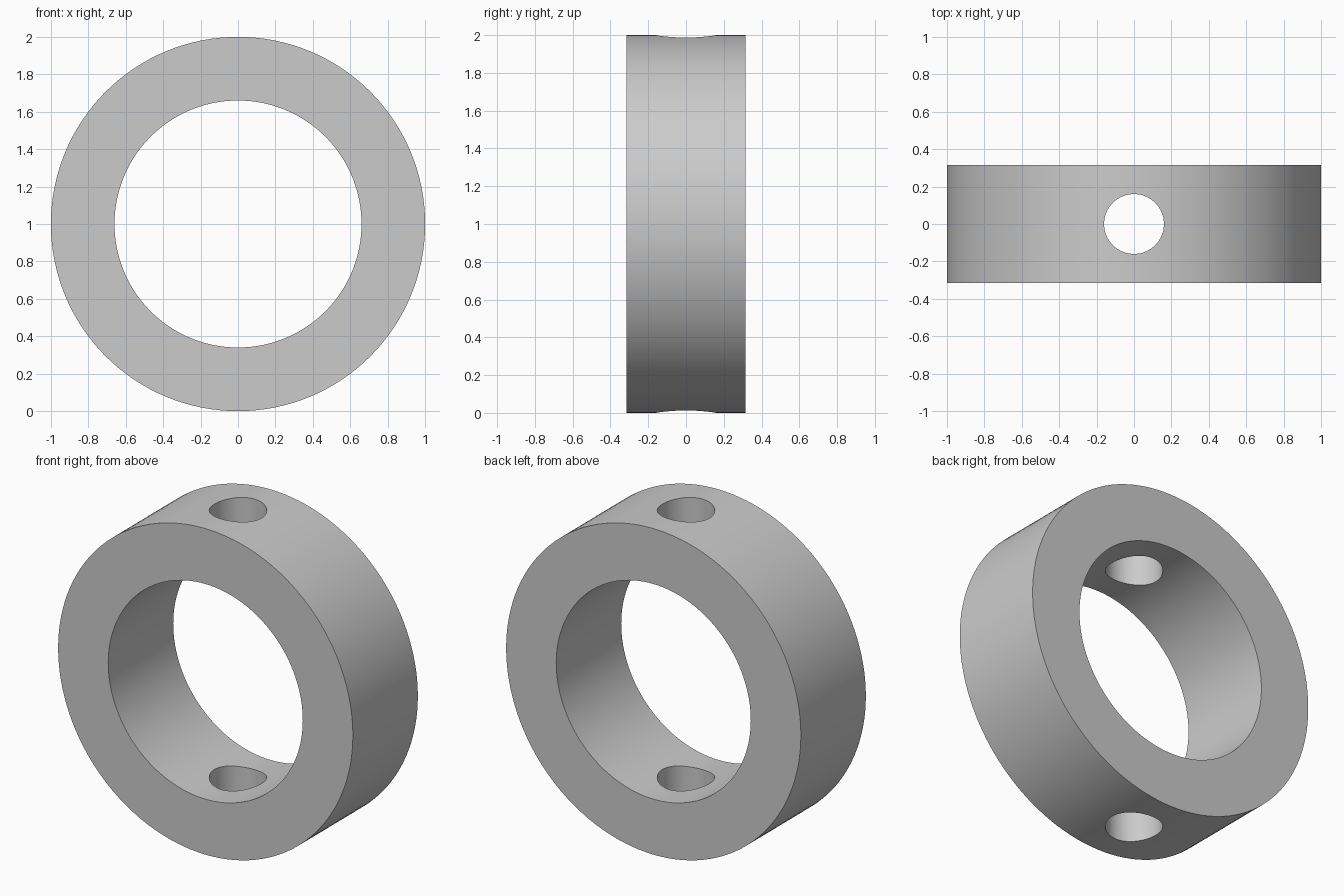
import bpy
import math

if "Cube" in bpy.data.objects:
    bpy.data.objects.remove(bpy.data.objects["Cube"])

OUTER_R, INNER_R, HOLE_R = 1.0, 0.66, 0.16
WIDTH = 0.63
CENTRE = (0, 0, OUTER_R)


def cylinder(name, radius, depth, sides, along_y=False):
    rot = (math.pi / 2, 0, 0) if along_y else (0, 0, 0)
    bpy.ops.mesh.primitive_cylinder_add(vertices=sides, radius=radius, depth=depth,
                                        location=CENTRE, rotation=rot)
    obj = bpy.context.object
    obj.name = name
    return obj


def cut(target, cutter):
    mod = target.modifiers.new("cut", 'BOOLEAN')
    mod.operation = 'DIFFERENCE'
    mod.solver = 'EXACT'
    mod.object = cutter
    bpy.ops.object.select_all(action='DESELECT')
    bpy.context.view_layer.objects.active = target
    target.select_set(True)
    bpy.ops.object.modifier_apply(modifier=mod.name)
    bpy.data.objects.remove(cutter)


# Collar body
collar = cylinder("collar_ring", OUTER_R, WIDTH, 128, along_y=True)

# Main bore, then the pin hole through the top and bottom walls
cut(collar, cylinder("bore_cutter", INNER_R, WIDTH * 2, 128, along_y=True))
cut(collar, cylinder("pin_hole_cutter", HOLE_R, OUTER_R * 3, 64))

# Smooth curved walls with crisp rims
bpy.ops.object.shade_smooth_by_angle(angle=math.radians(30))
